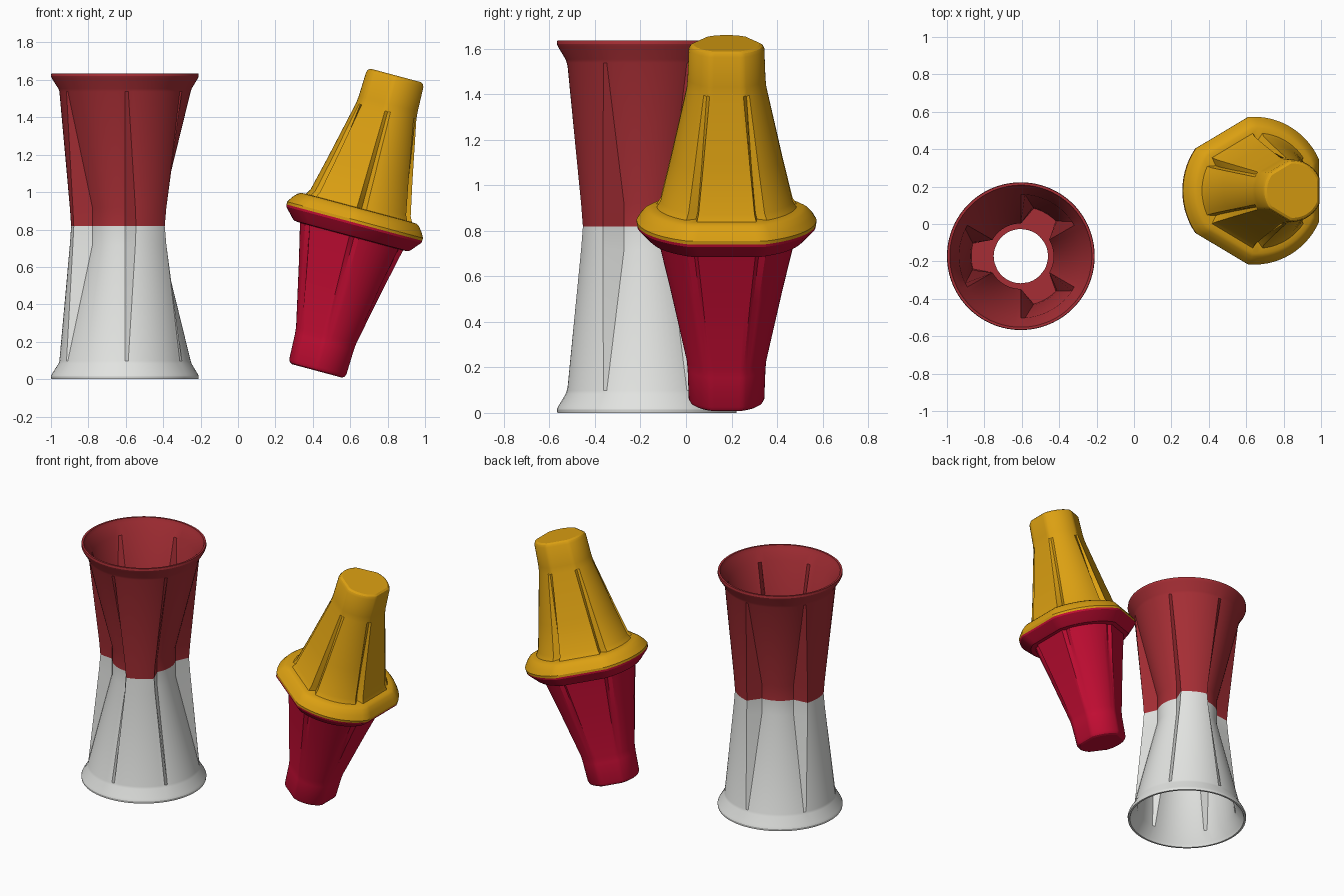
import bpy, bmesh
from math import cos, sin, radians
from mathutils import Matrix, Vector

cube = bpy.data.objects.get("Cube")
if cube:
    bpy.data.objects.remove(cube, do_unlink=True)

HALF = 0.8175


def material(name, rgb):
    m = bpy.data.materials.new(name)
    m.use_nodes = True
    m.diffuse_color = (*rgb, 1)
    bsdf = m.node_tree.nodes["Principled BSDF"]
    bsdf.inputs["Base Color"].default_value = (*rgb, 1)
    bsdf.inputs["Roughness"].default_value = 0.5
    return m


def polar(r, deg, z):
    return Vector((r * cos(radians(deg)), r * sin(radians(deg)), z))


def loft(name, rings, mat, matrix, closed):
    """Skin a stack of rings; either join last to first or cap both ends."""
    bm = bmesh.new()
    loops = [[bm.verts.new(p) for p in ring] for ring in rings]
    pairs = list(zip(loops, loops[1:]))
    if closed:
        pairs.append((loops[-1], loops[0]))
    else:
        bm.faces.new(loops[0])
        bm.faces.new(loops[-1])
    n = len(loops[0])
    for a, b in pairs:
        for i in range(n):
            j = (i + 1) % n
            bm.faces.new((a[i], a[j], b[j], b[i]))
    bm.transform(matrix)
    bmesh.ops.recalc_face_normals(bm, faces=bm.faces)
    mesh = bpy.data.meshes.new(name)
    bm.to_mesh(mesh)
    bm.free()
    mesh.materials.append(mat)
    obj = bpy.data.objects.new(name, mesh)
    bpy.context.collection.objects.link(obj)
    bpy.ops.object.select_all(action='DESELECT')
    obj.select_set(True)
    bpy.context.view_layer.objects.active = obj
    bpy.ops.object.shade_smooth_by_angle(angle=radians(28))
    return obj


def ribbed_ring(z, rib, gap, corner):
    """Round section with three broad ribs, the corners at +-corner degrees."""
    pts, steps = [], 12
    for mid in (60, 180, 300):
        pts += [polar(rib, mid + corner * (2 * i / steps - 1), z) for i in range(steps + 1)]
        pts += [polar(gap, mid + 30 + 60 * i / steps, z) for i in range(steps + 1)]
    return pts


def faceted_ring(z, r, groove):
    """Round section with three flats and grooves between flats and arcs."""
    pts = []
    for k in range(6):
        for a in range(-25, 26, 5):
            rad = r if k % 2 else r * cos(radians(25)) / cos(radians(a))
            pts.append(polar(rad, 60 * k + a, z))
        pts.append(polar(r - groove, 60 * k + 30, z))
    return pts


dark_red = material("dark red", (0.38, 0.027, 0.035))
white = material("off white", (0.76, 0.77, 0.75))
yellow = material("golden yellow", (0.71, 0.35, 0.006))
crimson = material("crimson", (0.56, 0.004, 0.034))

flip = Matrix.Diagonal((1, 1, -1, 1))

# Hollow double cup: height, rib radius, gap radius, rib half angle
cup_rows = [
    (0, .287, .2, 18), (.1, .294, .2, 19), (.72, .35, .352, 27),
    (.735, .355, .357, 27), (.79, .39, .39, 27), (.803, .395, .395, 27),
    (HALF, .393, .393, 27), (HALF, .38, .38, 27), (.795, .372, .372, 27),
    (.73, .33, .33, 26), (.1, .27, .175, 16), (.025, .265, .175, 15),
    (.025, .145, .145, 15), (0, .145, .145, 18)]
cup_rings = [ribbed_ring(*row) for row in cup_rows]
cup_at = Matrix.Translation((-.605, -.172, HALF))
loft("upper_cup", cup_rings, dark_red, cup_at, True)
loft("lower_cup", cup_rings, white, cup_at @ flip, True)

# Tilted solid plug: height, radius, groove depth
body_rows = [(.11, .291, .038), (.3, .246, .026), (.62, .175, 0),
             (.66, .171, 0), (.795, .166, 0), (.81, .158, 0), (HALF, .145, 0)]
upper_flange = [(0, .394, 0), (.015, .395, 0), (.045, .376, 0), (.07, .353, 0),
                (.08, .335, 0), (.082, .308, .04)]
lower_flange = [(0, .394, 0), (.012, .392, 0), (.062, .345, 0), (.073, .332, 0),
                (.076, .3, .015)]
plug_at = Matrix.Translation((.64, .178, .832)) @ Matrix.Rotation(radians(15), 4, 'Y')
loft("upper_plug", [faceted_ring(*row) for row in upper_flange + body_rows],
     yellow, plug_at, False)
lower_rows = lower_flange + [(z, r, g * .4) for z, r, g in body_rows]
loft("lower_plug", [faceted_ring(*row) for row in lower_rows],
     crimson, plug_at @ flip, False)
